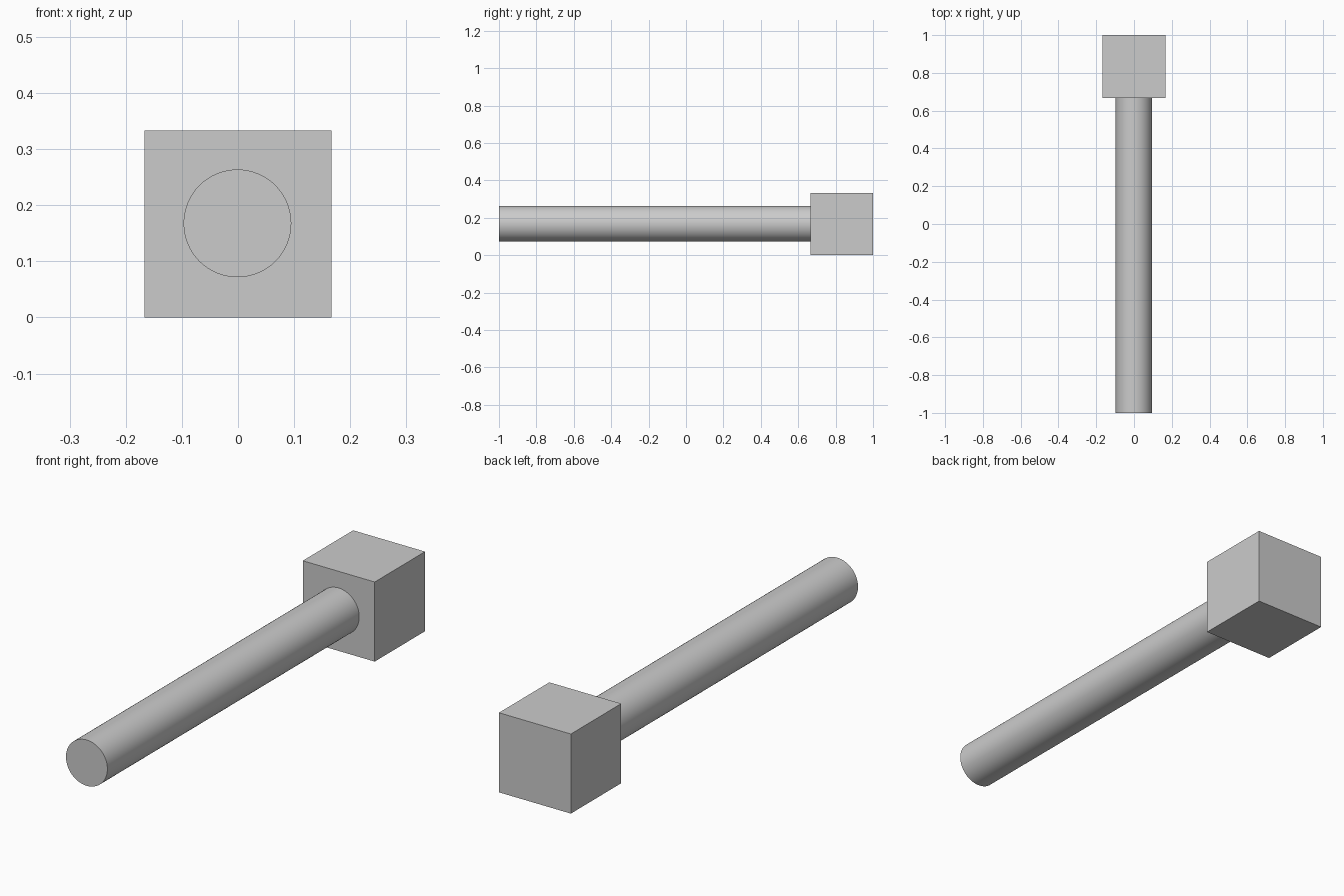
import bpy
import math

default = bpy.data.objects.get("Cube")
if default:
    bpy.data.objects.remove(default, do_unlink=True)

SIZE = 1 / 3            # edge of the cubic head
MID = SIZE / 2          # height of the long axis
HEAD_FRONT = 1 - SIZE   # where the shaft meets the head

grey = bpy.data.materials.new("plain grey")
grey.use_nodes = True
colour = (0.6, 0.6, 0.6, 1)
grey.diffuse_color = colour
grey.node_tree.nodes["Principled BSDF"].inputs["Base Color"].default_value = colour


def finish(name):
    obj = bpy.context.object
    obj.name = name
    obj.data.materials.append(grey)
    return obj


# Cubic head at the back
bpy.ops.mesh.primitive_cube_add(size=SIZE, location=(0, 1 - MID, MID))
finish("head")

# Round shaft running forward from the head
bpy.ops.mesh.primitive_cylinder_add(
    vertices=64, radius=0.096, depth=1 + HEAD_FRONT,
    location=(-0.001, (HEAD_FRONT - 1) / 2, MID + 0.001),
    rotation=(math.pi / 2, 0, 0))
finish("shaft")
bpy.ops.object.shade_smooth_by_angle(angle=math.radians(30))
